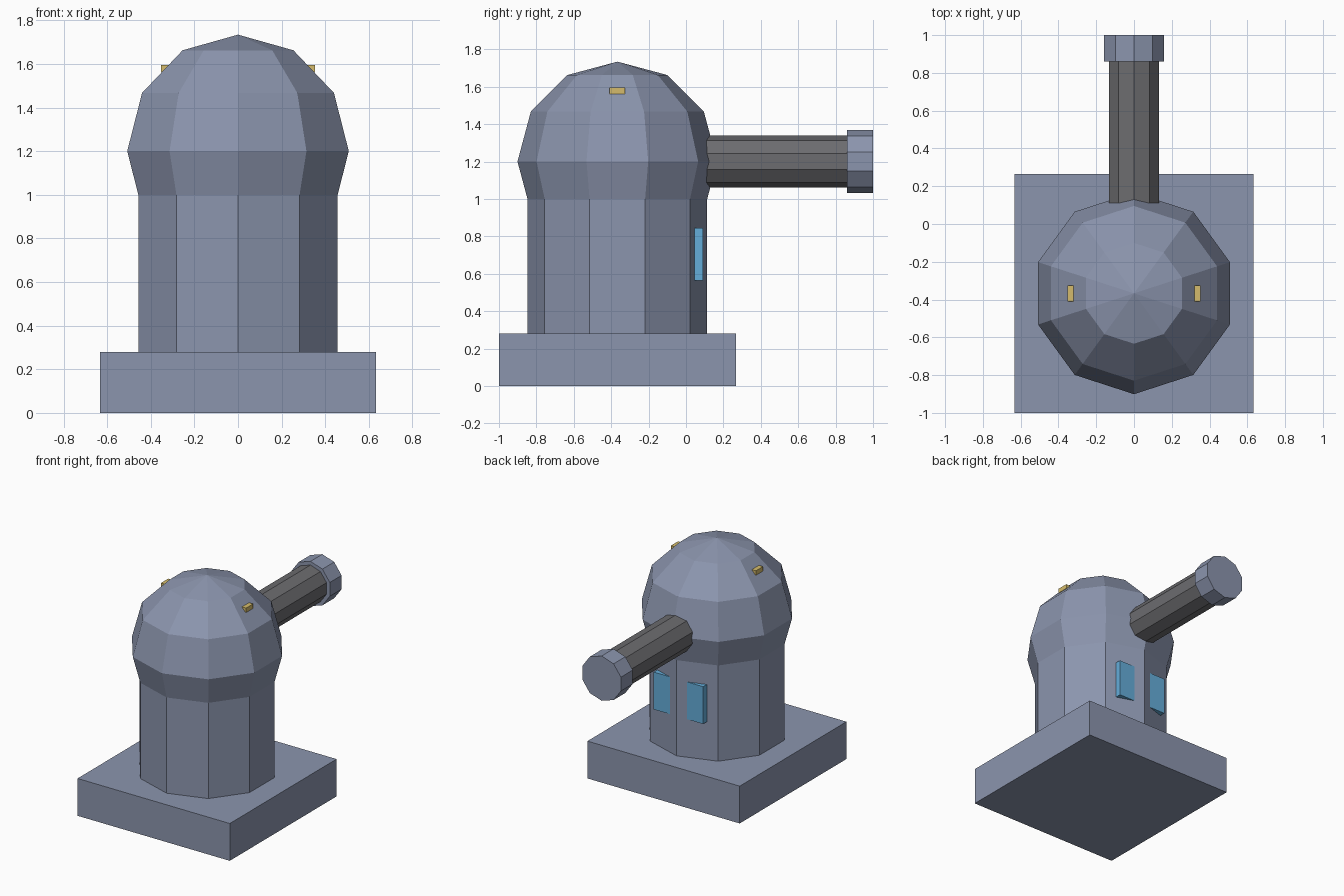
import bpy, bmesh
from math import sin, cos, pi, radians
from mathutils import Matrix

cube = bpy.data.objects.get("Cube")
if cube:
    bpy.data.objects.remove(cube, do_unlink=True)

SIDES = 10
CENTRE_Y = -0.367


def material(name, rgb):
    m = bpy.data.materials.new(name)
    m.use_nodes = True
    m.diffuse_color = (*rgb, 1)
    m.node_tree.nodes["Principled BSDF"].inputs["Base Color"].default_value = (*rgb, 1)
    return m


STONE = material("blue grey", (0.26, 0.30, 0.42))
METAL = material("dark grey", (0.15, 0.15, 0.16))
GLASS = material("window blue", (0.13, 0.42, 0.70))
BRASS = material("brass yellow", (0.66, 0.50, 0.15))


def finish(name, bm, mat):
    bmesh.ops.recalc_face_normals(bm, faces=bm.faces)
    mesh = bpy.data.meshes.new(name)
    bm.to_mesh(mesh)
    bm.free()
    mesh.materials.append(mat)
    obj = bpy.data.objects.new(name, mesh)
    bpy.context.collection.objects.link(obj)


def box(name, centre, size, mat):
    bm = bmesh.new()
    bmesh.ops.create_cube(bm, size=1, matrix=Matrix.Translation(centre) @ Matrix.Diagonal((*size, 1)))
    finish(name, bm, mat)


def lathe(name, profile, place, mat):
    """Ten-sided solid from (radius, height) points, first corner on local +y."""
    bm = bmesh.new()
    rings = []
    for r, z in profile:
        if r < 1e-4:
            rings.append([bm.verts.new((0, 0, z))] * SIDES)
        else:
            rings.append([bm.verts.new((r * sin(2 * pi * i / SIDES), r * cos(2 * pi * i / SIDES), z))
                          for i in range(SIDES)])
    for low, high in zip(rings, rings[1:]):
        for i in range(SIDES):
            j = (i + 1) % SIDES
            bm.faces.new(dict.fromkeys((low[i], low[j], high[j], high[i])))
    for ring, (r, z) in ((rings[0], profile[0]), (rings[-1], profile[-1])):
        if r > 1e-4:
            bm.faces.new(ring)
    bm.transform(place)
    finish(name, bm, mat)


# Base and tower
box("base", (0, CENTRE_Y, 0.14), (1.264, 1.266, 0.28), STONE)
upright = Matrix.Translation((0, CENTRE_Y, 0))
lathe("tower", [(0.48, 0.28), (0.48, 1.12)], upright, STONE)

# Faceted dome
R = 0.534
dome = [(R * cos(radians(a)), 1.2 + R * sin(radians(a))) for a in range(-90, 91, 30)]
lathe("dome", dome, upright, STONE)

# Barrel and muzzle, lying along y
along_y = Matrix.Translation((0, 0, 1.2)) @ Matrix.Rotation(-pi / 2, 4, "X")
lathe("barrel", [(0.14, -0.1), (0.14, 0.88)], along_y, METAL)
lathe("muzzle", [(0.168, 0.86), (0.168, 1.0)], along_y, STONE)

# Paired windows and dome lights
for side, s in (("left", 1), ("right", -1)):
    box(side + "_window", (s * 0.135, 0.065, 0.705), (0.14, 0.05, 0.28), GLASS)
    box(side + "_light", (s * 0.336, CENTRE_Y, 1.579), (0.034, 0.084, 0.034), BRASS)
